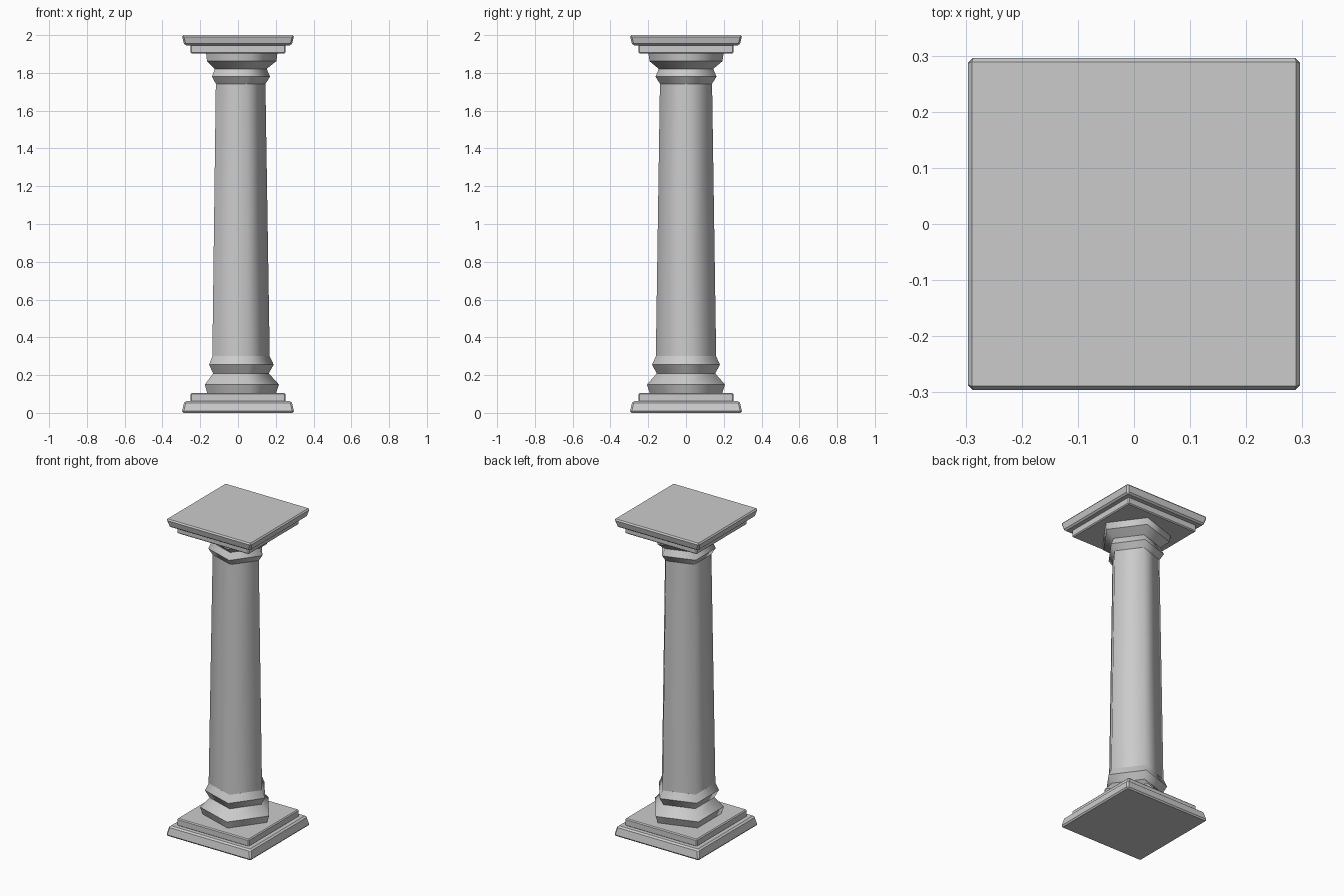
import bpy, bmesh
from math import cos, sin, tau

if "Cube" in bpy.data.objects:
    bpy.data.objects.remove(bpy.data.objects["Cube"])


def loft(name, profile, sides, turn=0.0, smooth=False):
    """Stack regular rings (radius, z) into a capped solid."""
    bm = bmesh.new()
    rings = []
    for r, z in profile:
        rings.append([bm.verts.new((r * cos(turn + tau * i / sides),
                                    r * sin(turn + tau * i / sides), z))
                      for i in range(sides)])
    for low, high in zip(rings, rings[1:]):
        for i in range(sides):
            j = (i + 1) % sides
            f = bm.faces.new((low[i], low[j], high[j], high[i]))
            f.smooth = smooth
    bm.faces.new(rings[0][::-1])
    bm.faces.new(rings[-1])
    # keep horizontal creases crisp, blend around the column
    for e in bm.edges:
        if abs(e.verts[0].co.z - e.verts[1].co.z) < 1e-6:
            e.smooth = False
    mesh = bpy.data.meshes.new(name)
    bm.to_mesh(mesh)
    bm.free()
    obj = bpy.data.objects.new(name, mesh)
    bpy.context.collection.objects.link(obj)
    return obj


def slab(name, half_low, half_high, z0, z1, bevel):
    """Square tapered plate with chamfered edges."""
    k = 2 ** 0.5
    obj = loft(name, [(half_low * k, z0), (half_high * k, z1)], 4, tau / 8)
    mod = obj.modifiers.new("chamfer", 'BEVEL')
    mod.width = bevel
    mod.segments = 1
    mod.limit_method = 'ANGLE'
    return obj


# Square plates at foot and head
slab("foot_plate", 0.298, 0.284, 0.0, 0.062, 0.009)
slab("foot_step", 0.251, 0.251, 0.058, 0.105, 0.006)
slab("head_step", 0.251, 0.251, 1.903, 1.95, 0.006)
slab("head_plate", 0.284, 0.298, 1.946, 2.0, 0.009)

# Five-sided base mouldings
loft("base_moulding", [(0.200, 0.10), (0.217, 0.15), (0.160, 0.212)], 5, smooth=True)
loft("lower_collar", [(0.162, 0.208), (0.189, 0.255), (0.168, 0.30)], 5, smooth=True)

# Tapered shaft
loft("shaft", [(0.168, 0.295), (0.145, 1.75)], 5, smooth=True)

# Upper collar and capital
loft("upper_collar", [(0.145, 1.742), (0.170, 1.78), (0.150, 1.825)], 5, smooth=True)
loft("capital", [(0.150, 1.82), (0.203, 1.862), (0.209, 1.905)], 5, smooth=True)
